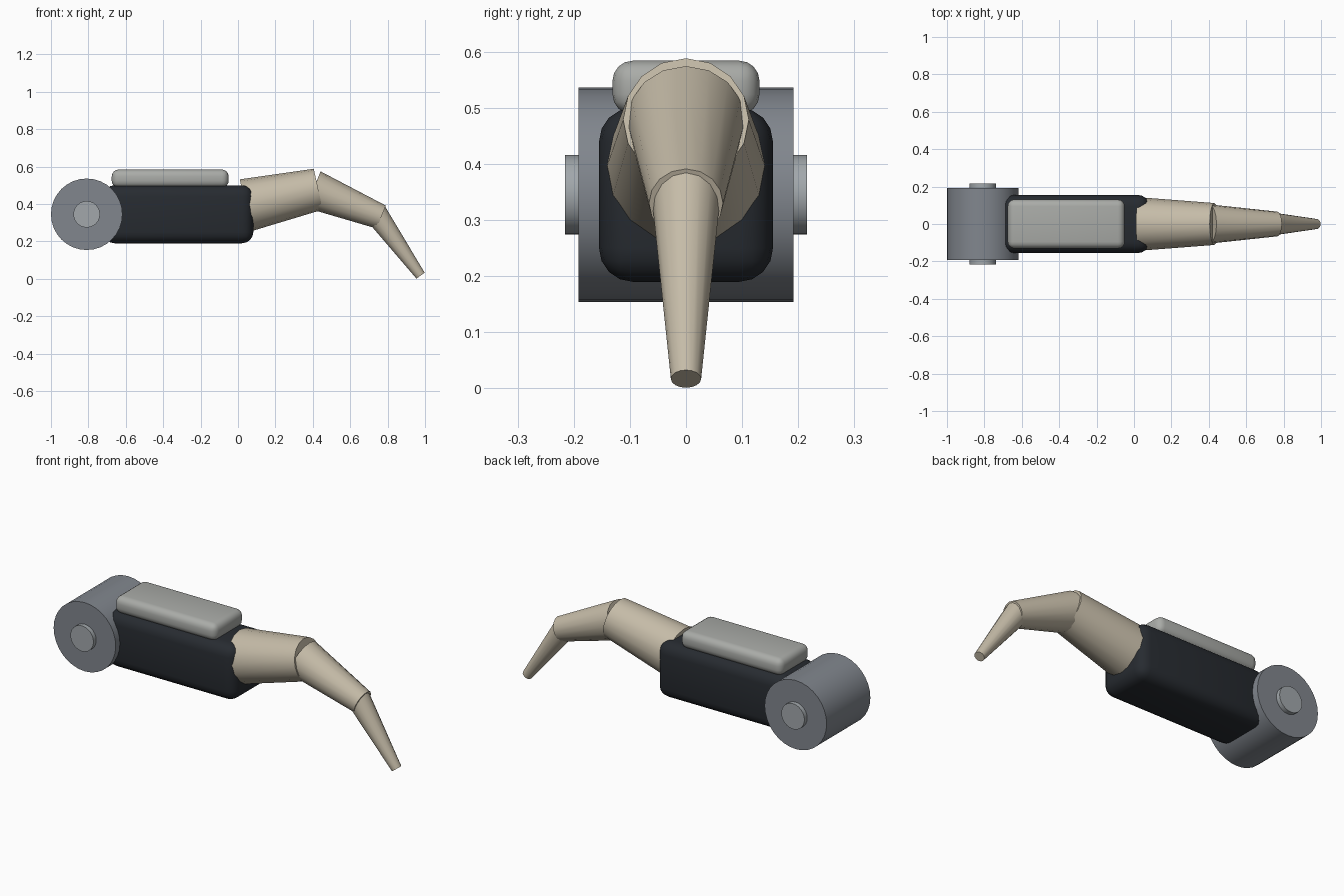
import bpy
from mathutils import Vector

if "Cube" in bpy.data.objects:
    bpy.data.objects.remove(bpy.data.objects["Cube"])


def material(name, rgb):
    m = bpy.data.materials.new(name)
    m.diffuse_color = (*rgb, 1)
    m.use_nodes = True
    m.node_tree.nodes["Principled BSDF"].inputs["Base Color"].default_value = m.diffuse_color
    return m


DARK = material("dark_casing", (0.02, 0.024, 0.03))
STEEL = material("steel", (0.22, 0.24, 0.27))
LIGHT = material("light_steel", (0.36, 0.39, 0.41))
PAD = material("pad_grey", (0.40, 0.41, 0.39))
BONE = material("bone", (0.56, 0.50, 0.39))


def finish(ob, name, mat):
    ob.name = name
    ob.data.materials.append(mat)
    bpy.ops.object.shade_smooth_by_angle(angle=0.6)
    return ob


def rounded_box(name, lo, hi, bevel, mat):
    lo, hi = Vector(lo), Vector(hi)
    bpy.ops.mesh.primitive_cube_add(size=1, location=(lo + hi) / 2)
    ob = bpy.context.object
    ob.scale = hi - lo
    bpy.ops.object.transform_apply(location=False, rotation=False, scale=True)
    mod = ob.modifiers.new("Bevel", 'BEVEL')
    mod.width, mod.segments = bevel, 4
    bpy.ops.object.modifier_apply(modifier=mod.name)
    return finish(ob, name, mat)


def taper(name, a, b, r1, r2, sides, mat):
    a, b = Vector(a), Vector(b)
    bpy.ops.mesh.primitive_cone_add(vertices=sides, radius1=r1, radius2=r2,
                                    depth=(b - a).length, location=(a + b) / 2)
    ob = bpy.context.object
    ob.rotation_euler = (b - a).to_track_quat('Z', 'Y').to_euler()
    return finish(ob, name, mat)


# Knuckle barrel and its pin, lying along y
for name, r, half, sides, mat in (("knuckle", 0.191, 0.192, 32, STEEL),
                                  ("knuckle_pin", 0.071, 0.216, 24, LIGHT)):
    taper(name, (-0.809, -half, 0.345), (-0.809, half, 0.345), r, r, sides, mat)

# Finger casing and the pad on top
rounded_box("casing", (-0.72, -0.155, 0.19), (0.082, 0.155, 0.50), 0.06, DARK)
rounded_box("back_pad", (-0.675, -0.131, 0.488), (-0.05, 0.131, 0.584), 0.036, PAD)

# Three tapered claw segments bending down to the tip
claw = [((0.04, 0.393), (0.429, 0.479), 0.142, 0.112),
        ((0.402, 0.477), (0.766, 0.330), 0.105, 0.066),
        ((0.737, 0.349), (0.976, 0.017), 0.062, 0.027)]
for i, (a, b, r1, r2) in enumerate(claw):
    taper(f"claw_segment_{i + 1}", (a[0], 0, a[1]), (b[0], 0, b[1]), r1, r2, 16, BONE)
